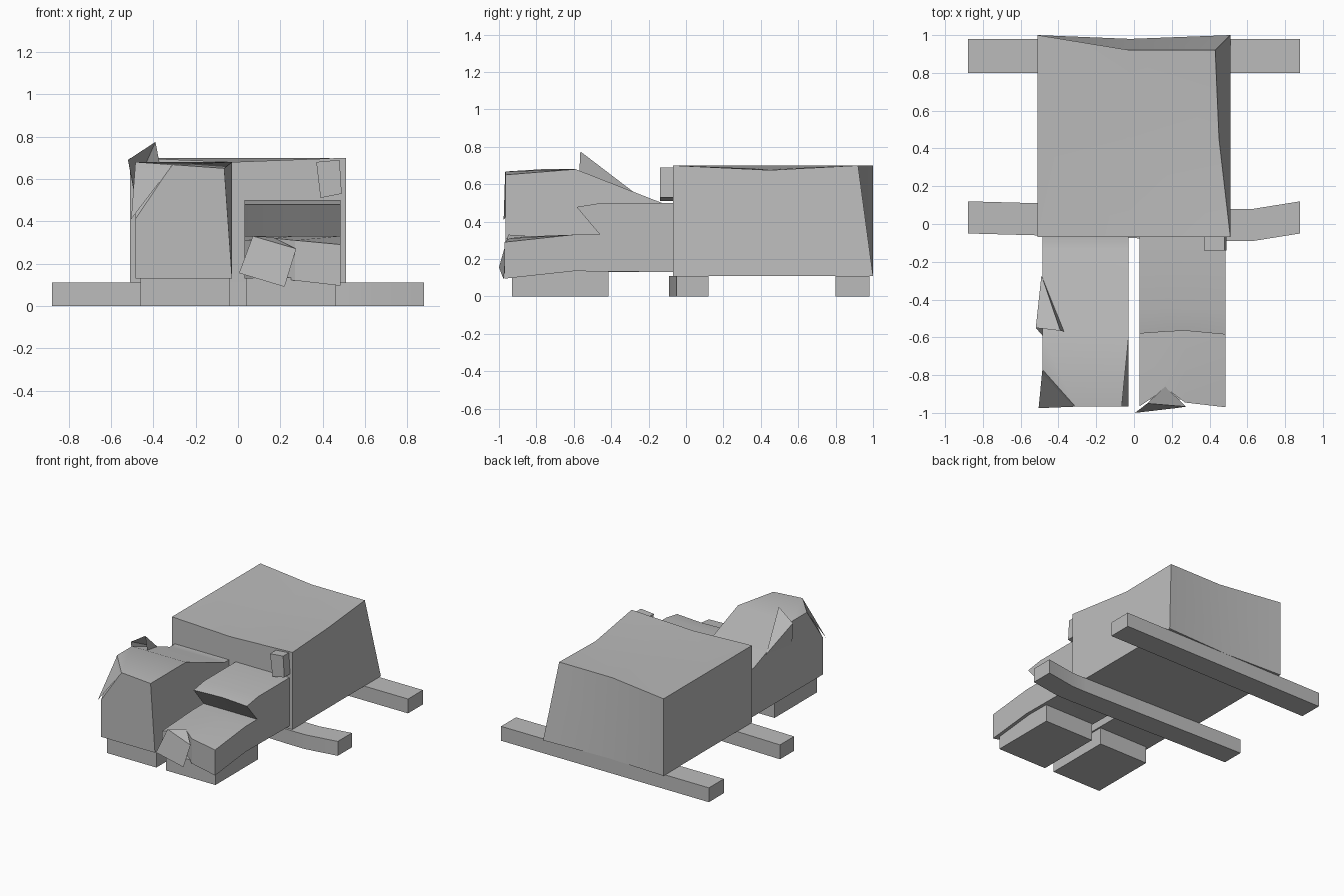
import bpy
import bmesh
from mathutils import Vector

cube = bpy.data.objects.get("Cube")
if cube:
    bpy.data.objects.remove(cube)

grey = bpy.data.materials.new("plain_grey")
grey.use_nodes = True
colour = (0.5, 0.5, 0.5, 1)
grey.diffuse_color = colour
grey.node_tree.nodes["Principled BSDF"].inputs["Base Color"].default_value = colour


def finish(name, bm):
    bmesh.ops.recalc_face_normals(bm, faces=bm.faces)
    mesh = bpy.data.meshes.new(name)
    bm.to_mesh(mesh)
    bm.free()
    mesh.materials.append(grey)
    obj = bpy.data.objects.new(name, mesh)
    bpy.context.collection.objects.link(obj)
    bpy.ops.object.select_all(action="DESELECT")
    obj.select_set(True)
    bpy.context.view_layer.objects.active = obj
    bpy.ops.object.shade_smooth_by_angle()
    return obj


def loft(name, rings, cut=None):
    """Join equal rings of points into a closed solid, optionally cutting a corner."""
    bm = bmesh.new()
    loops = [[bm.verts.new(p) for p in ring] for ring in rings]
    for a, b in zip(loops, loops[1:]):
        for i in range(len(a)):
            bm.faces.new((a[i - 1], a[i], b[i], b[i - 1]))
    bm.faces.new(loops[0])
    bm.faces.new(loops[-1])
    if cut:
        a, b, c = map(Vector, cut)
        normal = (b - a).cross(c - a)
        result = bmesh.ops.bisect_plane(bm, geom=bm.verts[:] + bm.edges[:] + bm.faces[:],
                                        plane_co=a, plane_no=normal, clear_outer=True)
        edges = [e for e in result["geom_cut"] if isinstance(e, bmesh.types.BMEdge)]
        bmesh.ops.holes_fill(bm, edges=edges)
    return finish(name, bm)


def along_x(x, profile):
    return [(x, y, z) for y, z in profile]


def rect(y0, y1, z0, z1):
    return [(y0, z0), (y1, z0), (y1, z1), (y0, z1)]


def block(name, x0, x1, *sides):
    return loft(name, [along_x(x, rect(*sides)) for x in (x0, x1)])


def sheet(name, points, faces):
    bm = bmesh.new()
    verts = [bm.verts.new(p) for p in points]
    for face in faces:
        bm.faces.new([verts[i] for i in face])
    return finish(name, bm)


# Large dented crate
left = along_x(-0.51, [(-0.07, 0.11), (1, 0.11), (1, 0.7), (0.45, 0.7), (-0.07, 0.7)])
middle = along_x(-0.02, [(-0.07, 0.11), (0.98, 0.11), (0.92, 0.7), (0.45, 0.68), (-0.07, 0.68)])
right = [(0.51, -0.07, 0.11), (0.51, 1, 0.11), (0.43, 0.92, 0.7),
         (0.45, 0.45, 0.675), (0.51, -0.07, 0.7)]
loft("large_crate", [left, middle, right])

# Support beams, the front one bent
block("back_beam", -0.88, 0.88, 0.80, 0.98, 0, 0.11)
bend = [(-0.88, -0.05), (-0.51, -0.06), (0.51, -0.09), (0.63, -0.09), (0.88, -0.05)]
loft("front_beam", [along_x(x, rect(y, y + 0.17, 0, 0.11)) for x, y in bend])

# Feet under the small crates
for side, x in (("right", -0.46), ("left", 0.04)):
    block(side + "_foot", x, x + 0.42, -0.93, -0.415, 0, 0.135)

# Tall small crate with a crushed rear and a broken corner
profile = [(-0.07, 0.13), (-0.965, 0.13), (-0.965, 0.68), (-0.59, 0.68), (-0.13, 0.5), (-0.07, 0.5)]
outer = along_x(-0.485, profile)
inner = along_x(-0.028, profile)
inner[2] = (-0.065, -0.965, 0.65)
loft("tall_crate", [outer, inner],
     cut=[(-0.485, -0.77, 0.68), (-0.485, -0.965, 0.41), (-0.31, -0.965, 0.67)])
sheet("torn_edge", [(-0.49, -0.27, 0.55), (-0.52, -0.55, 0.69), (-0.39, -0.565, 0.775),
                    (-0.37, -0.57, 0.67), (-0.485, -0.59, 0.5)],
      [(0, 1, 2), (0, 2, 3), (0, 1, 4)])
sheet("corner_flap", [(-0.485, -0.77, 0.675), (-0.31, -0.967, 0.665), (-0.505, -0.975, 0.41)],
      [(0, 1, 2)])

# Low small crate: folded lip over a sunken front
rings = []
for x, front, floor, top, lip in ((0.03, -0.965, 0.13, 0.31, -0.58), (0.17, -0.87, 0.13, 0.32, -0.57),
                                  (0.27, -0.945, 0.12, 0.31, -0.565), (0.485, -0.97, 0.095, 0.29, -0.585)):
    rings.append(along_x(x, [(-0.07, 0.13), (-0.6, 0.135), (front, floor), (front, top), (-0.6, 0.33),
                             (-0.46, 0.33), (lip, 0.478), (-0.45, 0.5), (-0.07, 0.5)]))
loft("low_crate", rings)
sheet("loose_panel", [(0.07, -0.95, 0.33), (0.275, -0.967, 0.27), (0.22, -0.975, 0.09),
                      (0.005, -1, 0.155), (0.165, -0.86, 0.325)],
      [(0, 1, 2, 3), (0, 1, 4)])

# Bent scrap on the front of the large crate
loft("bent_scrap", [[(0.39, y, 0.51), (0.49, y, 0.53), (0.48, y, 0.69), (0.37, y, 0.68)]
                    for y in (-0.14, -0.06)])
